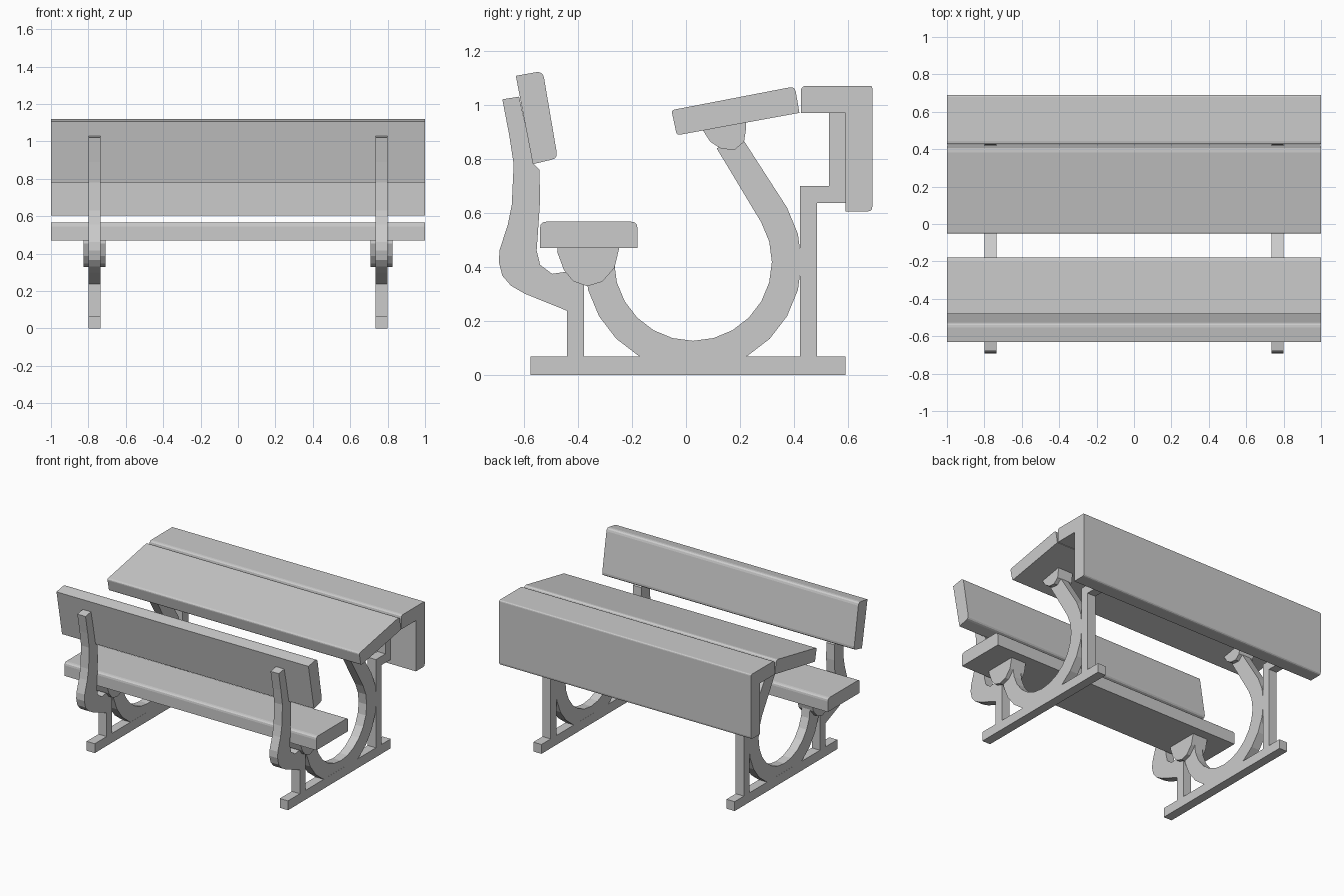
import bpy, bmesh
from math import cos, sin, radians
from mathutils import Vector

if "Cube" in bpy.data.objects:
    bpy.data.objects.remove(bpy.data.objects["Cube"])


def rounded(points):
    """Points are (y, z) or (y, z, radius); round the corners with a radius."""
    out, n = [], len(points)
    for i, p in enumerate(points):
        c = Vector(p[:2])
        if len(p) == 2:
            out.append(c)
            continue
        a = c + (Vector(points[i - 1][:2]) - c).normalized() * p[2]
        b = c + (Vector(points[(i + 1) % n][:2]) - c).normalized() * p[2]
        for k in range(4):
            t = k / 3
            out.append(a * (1 - t) ** 2 + c * 2 * t * (1 - t) + b * t * t)
    return out


def slab(name, points, width, x=0.0):
    """Extrude a side profile along x, centred on x."""
    bm = bmesh.new()
    face = bm.faces.new([bm.verts.new((x - width / 2, p[0], p[1])) for p in rounded(points)])
    ext = bmesh.ops.extrude_face_region(bm, geom=[face])
    bmesh.ops.translate(bm, vec=(width, 0, 0),
                        verts=[v for v in ext["geom"] if isinstance(v, bmesh.types.BMVert)])
    bmesh.ops.recalc_face_normals(bm, faces=bm.faces)
    mesh = bpy.data.meshes.new(name)
    bm.to_mesh(mesh)
    bm.free()
    obj = bpy.data.objects.new(name, mesh)
    bpy.context.collection.objects.link(obj)
    return obj


# Full-length boards
slab("seat", [(-.54, .47), (-.18, .47), (-.18, .567, .022), (-.54, .567, .022)], 2)
slab("backrest", [(-.63, 1.107), (-.53, 1.125, .025), (-.475, .802, .022), (-.567, .78)], 2)
slab("table_top", [(-.054, .98, .012), (-.034, .887, .012), (.42, .97), (.403, 1.068, .02)], 2)
slab("front_panel", [(.425, .97), (.59, .97), (.59, .605), (.69, .605, .018),
                     (.69, 1.07, .01), (.425, 1.07, .02)], 2)

# Curved arm: three-quarter ring running up into a straight table support
cy, cz, inner, outer = .026, .418, .292, .402
angles = [radians(a) for a in range(180, 391, 15)]
arm = [(cy + outer * cos(a), cz + outer * sin(a)) for a in angles]
arm += [(.196, .895), (.114, .838)]
arm += [(cy + inner * cos(a), cz + inner * sin(a)) for a in reversed(angles)]

# Back support and its short post
back = [(-.44, .04), (-.44, .237), (-.596, .30), (-.648, .33), (-.68, .367), (-.693, .418),
        (-.69, .463), (-.66, .555), (-.645, .63), (-.638, .78), (-.655, .89), (-.68, 1.02),
        (-.618, 1.03), (-.563, .78), (-.543, .76), (-.54, .65), (-.546, .56), (-.553, .46),
        (-.54, .407), (-.496, .374), (-.42, .385), (-.377, .34), (-.377, .04)]

# Rear post with step up to the front panel
post = [(.422, .04), (.485, .04), (.485, .637), (.59, .637), (.59, .97),
        (.53, .97), (.53, .70), (.422, .70)]

foot = [(-.575, 0), (.59, 0), (.59, .067), (-.575, .067)]

# Wide rounded brackets under seat and table
seat_bracket = [(-.475, .47), (-.477, .455), (-.452, .388), (-.418, .347), (-.366, .328),
                (-.31, .345), (-.265, .396), (-.247, .47)]
table_bracket = [(.062, .906), (.09, .863), (.13, .837), (.18, .833), (.215, .863),
                 (.222, .91), (.222, .936)]

for side, x in (("left", -.767), ("right", .767)):
    for name, profile, width in (("foot", foot, .065), ("curved_arm", arm, .064),
                                 ("back_support", back, .065), ("rear_post", post, .065),
                                 ("seat_bracket", seat_bracket, .118),
                                 ("table_bracket", table_bracket, .118)):
        slab(f"{side}_{name}", profile, width, x)
